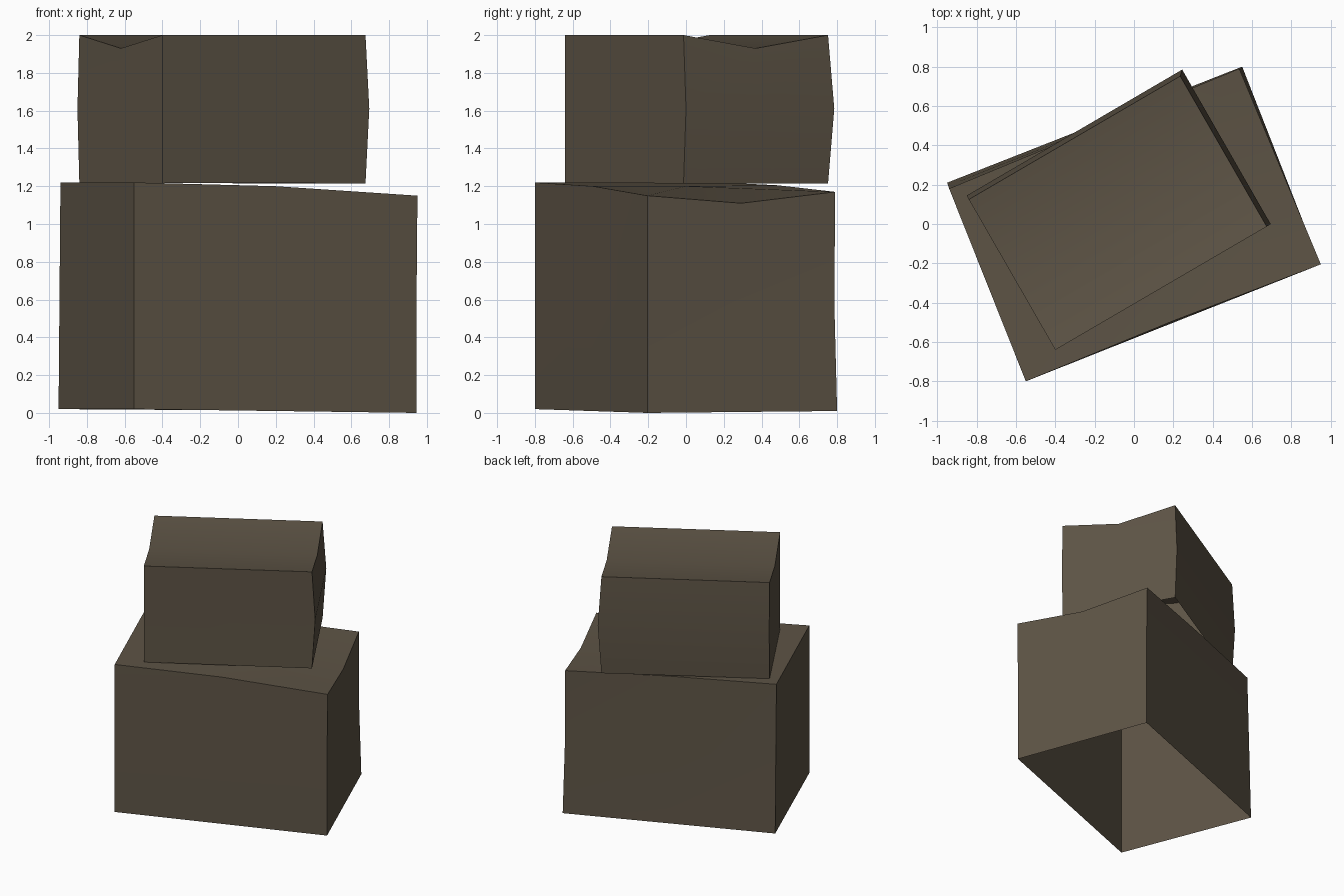
import bpy, bmesh
from mathutils import Vector

if "Cube" in bpy.data.objects:
    bpy.data.objects.remove(bpy.data.objects["Cube"])

mat = bpy.data.materials.new("dark brown stone")
mat.diffuse_color = (0.11, 0.088, 0.06, 1)
mat.use_nodes = True
mat.node_tree.nodes["Principled BSDF"].inputs["Base Color"].default_value = mat.diffuse_color


def stone(name, rings, top_mids, centre):
    """Open-bottomed block: rings of 4 corners (left, front, right, back),
    each edge split at its middle; top_mids offsets the top edge middles."""
    bm = bmesh.new()
    loops = []
    for r, ring in enumerate(rings):
        loop = []
        for i in range(4):
            a, b = Vector(ring[i]), Vector(ring[(i + 1) % 4])
            mid = (a + b) / 2
            if r == len(rings) - 1:
                mid += Vector(top_mids[i])
            loop += [bm.verts.new(a), bm.verts.new(mid)]
        loops.append(loop)
    # side walls
    for lo, hi in zip(loops, loops[1:]):
        for i in range(8):
            j = (i + 1) % 8
            bm.faces.new((lo[i], lo[j], hi[j], hi[i]))
    # top, four quads around a centre point
    c = bm.verts.new(centre)
    t = loops[-1]
    for i in range(0, 8, 2):
        bm.faces.new((t[i], t[i + 1], c, t[i - 1]))
    me = bpy.data.meshes.new(name)
    bm.to_mesh(me)
    bm.free()
    me.materials.append(mat)
    ob = bpy.data.objects.new(name, me)
    bpy.context.collection.objects.link(ob)
    bpy.ops.object.select_all(action='DESELECT')
    ob.select_set(True)
    bpy.context.view_layer.objects.active = ob
    bpy.ops.object.shade_smooth_by_angle(angle=0.52)


# large base block with a worn, sloping top
stone("lower_block", [
    [(-.95, .21, .02), (-.55, -.80, .02), (.945, -.205, 0), (.55, .80, .01)],
    [(-.945, .195, .62), (-.55, -.80, .62), (.945, -.205, .58), (.54, .785, .59)],
    [(-.94, .18, 1.22), (-.55, -.80, 1.22), (.95, -.205, 1.15), (.535, .79, 1.17)]],
    [(0, 0, 0), (0, .01, .015), (0, 0, -.05), (0, 0, .01)],
    (0, 0, 1.2))

# smaller block on top, turned slightly, with a sagging top
stone("upper_block", [
    [(-.84, .125, 1.218), (-.40, -.64, 1.218), (.675, -.013, 1.215), (.235, .752, 1.215)],
    [(-.85, .145, 1.61), (-.40, -.64, 1.61), (.695, 0, 1.61), (.245, .785, 1.61)],
    [(-.84, .125, 2), (-.40, -.64, 2), (.675, -.013, 2), (.235, .752, 2)]],
    [(0, 0, -.07), (0, 0, 0), (0, 0, -.07), (0, 0, 0)],
    (-.08, .056, 1.93))
